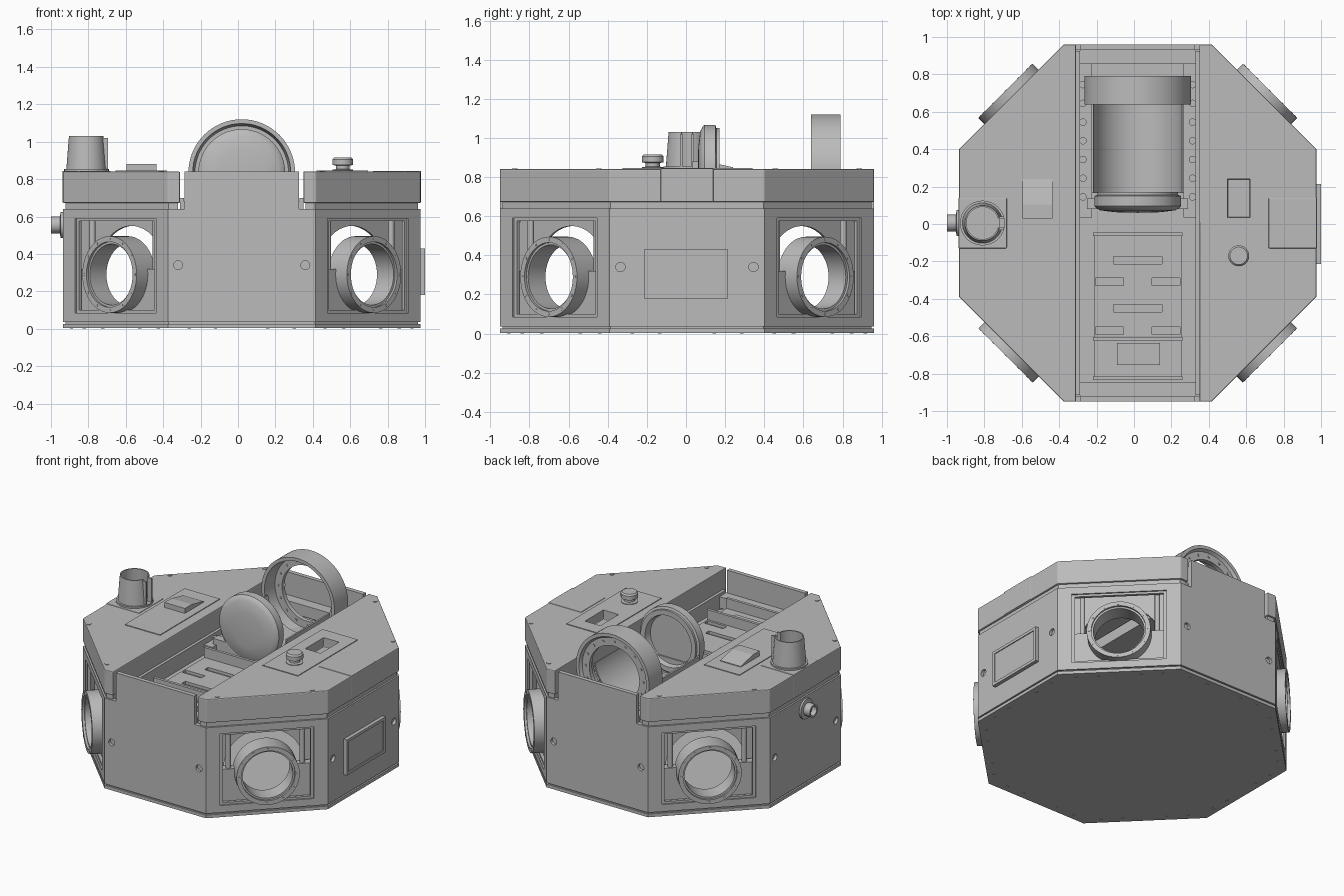
import bpy, bmesh
from math import pi, cos, sin, tan, radians
from mathutils import Matrix, Vector

if "Cube" in bpy.data.objects:
    bpy.data.objects.remove(bpy.data.objects["Cube"])

grey = bpy.data.materials.new("light_grey")
grey.use_nodes = True
COLOUR = (0.5, 0.5, 0.5, 1)
grey.diffuse_color = COLOUR
grey.node_tree.nodes["Principled BSDF"].inputs["Base Color"].default_value = COLOUR

CX, CY = 0.02, 0.005      # hull centre
AP = 0.955                # hull apothem
T = tan(pi / 8)
HULL = Matrix.Translation((CX, CY, 0))


def finish(name, bm, matrix=HULL, smooth=False):
    bmesh.ops.remove_doubles(bm, verts=bm.verts, dist=1e-5)
    bmesh.ops.recalc_face_normals(bm, faces=bm.faces)
    me = bpy.data.meshes.new(name)
    bm.transform(matrix)
    bm.to_mesh(me)
    bm.free()
    me.materials.append(grey)
    ob = bpy.data.objects.new(name, me)
    bpy.context.collection.objects.link(ob)
    if smooth:
        bpy.ops.object.select_all(action='DESELECT')
        ob.select_set(True)
        bpy.context.view_layer.objects.active = ob
        bpy.ops.object.shade_smooth_by_angle(angle=radians(35))
    return ob


def prism(name, pts, z0, z1, matrix=HULL):
    bm = bmesh.new()
    face = bm.faces.new([bm.verts.new((x, y, z0)) for x, y in pts])
    ext = bmesh.ops.extrude_face_region(bm, geom=[face], use_keep_orig=True)
    top = [v for v in ext["geom"] if isinstance(v, bmesh.types.BMVert)]
    bmesh.ops.translate(bm, verts=top, vec=(0, 0, z1 - z0))
    return finish(name, bm, matrix)


def box(name, x0, x1, y0, y1, z0, z1, matrix=HULL):
    return prism(name, [(x0, y0), (x1, y0), (x1, y1), (x0, y1)], z0, z1, matrix)


def lathe(name, profile, matrix, seg=48, sweep=2 * pi, start=0, closed=True):
    """Turn (radius, height) points about the local z axis."""
    bm = bmesh.new()
    full = sweep > 6.28
    rings = []
    for i in range(seg if full else seg + 1):
        a = start + sweep * i / seg
        rings.append([bm.verts.new((r * cos(a), r * sin(a), h)) for r, h in profile])
    n = len(profile)
    for i in range(seg):
        a, b = rings[i], rings[(i + 1) % len(rings)]
        for j in range(n if closed else n - 1):
            k = (j + 1) % n
            if profile[j][0] or profile[k][0]:
                bm.faces.new((a[j], b[j], b[k], a[k]))
    if not full and closed:
        bm.faces.new(rings[0])
        bm.faces.new(rings[-1])
    bmesh.ops.dissolve_degenerate(bm, edges=bm.edges, dist=1e-6)
    return finish(name, bm, matrix, True)


def rod(name, r, h0, h1, matrix, seg=24):
    return lathe(name, [(0, h0), (r, h0), (r, h1), (0, h1)], matrix, seg, closed=False)


def cut(ob, *cutters):
    for c in cutters:
        c.hide_render = True
        mod = ob.modifiers.new("cut", 'BOOLEAN')
        mod.operation, mod.object, mod.solver = 'DIFFERENCE', c, 'EXACT'
        bpy.context.view_layer.objects.active = ob
        bpy.ops.object.modifier_apply(modifier=mod.name)
        bpy.data.objects.remove(c)
    return ob


def bevel(ob, width):
    mod = ob.modifiers.new("soft_edge", 'BEVEL')
    mod.width, mod.segments = width, 2


def at(x, y, z):
    return HULL @ Matrix.Translation((x, y, z))


def octagon(ap):
    pts = [(ap, -ap * T), (ap, ap * T), (ap * T, ap), (-ap * T, ap)]
    return pts + [(-x, -y) for x, y in pts]


OUT = Matrix.Rotation(pi / 2, 4, 'Y')     # local z to outward x
BACK = Matrix.Rotation(-pi / 2, 4, 'X')   # local z to +y

# Base plate with fixing bolts
prism("base_plate", octagon(AP), 0.003, 0.025)
prism("base_step", octagon(AP - 0.012), 0.025, 0.04)
for k in range(8):
    turn = HULL @ Matrix.Rotation(k * pi / 4, 4, 'Z')
    for u in (-0.28, -0.14, 0.14, 0.28):
        rod("base_bolt", 0.009, 0, 0.004, turn @ Matrix.Translation((0.91, u, 0)), 8)

# Eight wall panels, the diagonal ones with a camera bay
inner = AP - 0.03
wall = [(AP, -AP * T), (AP, AP * T), (inner, inner * T), (inner, -inner * T)]
for k in range(8):
    turn = HULL @ Matrix.Rotation(k * pi / 4, 4, 'Z')
    panel = prism("wall_panel", wall, 0.035, 0.64, turn)
    if k % 2 == 0:
        if k in (2, 6):
            box("wall_riser", inner, AP, -0.305, 0.305, 0.64, 0.84, turn)
        for u in (-0.34, 0.34):
            cut(panel, rod("hole", 0.024, -0.02, 0.02, turn @ Matrix.Translation((AP, u, 0.34)) @ OUT, 16))
        continue
    cut(panel, box("window", 0.9, 1, -0.305, 0.305, 0.085, 0.59, turn))
    rim = box("window_rim", 0.925, 0.945, -0.31, 0.31, 0.08, 0.595, turn)
    cut(rim, box("rim_hole", 0.9, 1, -0.285, 0.285, 0.1, 0.575, turn))
    axis = turn @ Matrix.Translation((0, 0, 0.29)) @ OUT
    back = box("bay_back", 0.82, 0.835, -0.42, 0.42, 0.04, 0.64, turn)
    cut(back, rod("bay_hole", 0.26, 0.75, 0.9, axis, 48))
    cradle = box("bay_cradle", 0.86, 0.915, -0.3, 0.3, 0.08, 0.32, turn)
    cut(cradle, rod("cradle_hole", 0.19, 0.8, 1, axis, 48))
    for u in (-0.24, 0.24):
        rod("bay_post", 0.017, 0.32, 0.62, turn @ Matrix.Translation((0.89, u, 0)), 16)
    lathe("bay_tube", [(0.205, 0.86), (0.205, 1.0), (0.175, 1.0), (0.175, 0.985),
                       (0.163, 0.985), (0.163, 0.86)], axis)
    for i in range(12):
        a = i * pi / 6
        rod("tube_bolt", 0.007, 0.99, 1.002,
            axis @ Matrix.Translation((0.19 * cos(a), 0.19 * sin(a), 0)), 8)

# Two lids, mirrored about the open channel
for s in (-1, 1):
    def half(d, e):
        return [(s * x, y) for x, y in ((e, -d), (d * T, -d), (d, -d * T), (d, d * T), (d * T, d), (e, d))]
    prism("lid_seal", half(AP - 0.012, 0.34), 0.635, 0.675)
    lid = prism("lid", half(AP, 0.33), 0.672, 0.84)
    if s > 0:
        cut(lid, box("recess", 0.48, 0.6, 0.03, 0.235, 0.78, 0.9))
    bevel(lid, 0.006)
    hatch = box("hatch", *sorted((s * 0.7, s * 0.958)), -0.135, 0.135, 0.674, 0.844)
    bevel(hatch, 0.004)
    frame = box("control_panel", *sorted((s * 0.40, s * 0.675)), -0.33, 0.335, 0.83, 0.845)
    cut(frame, box("panel_window", *sorted((s * 0.48, s * 0.6)), 0.03, 0.235, 0.8, 0.9))
    for x, y in ((0.43, 0.88), (0.87, 0.45), (0.43, -0.88), (0.87, -0.45)):
        rod("lid_bolt", 0.014, 0.84, 0.844, at(s * x, y, 0), 12)
    # Channel rails and their bolts
    box("channel_side", *sorted((s * 0.31, s * 0.33)), -0.92, 0.92, 0.58, 0.7)
    box("channel_rail", *sorted((s * 0.245, s * 0.32)), 0.03, 0.92, 0.6, 0.66)
    for i in range(7):
        rod("rail_bolt", 0.02, 0.66, 0.68, at(s * 0.293, 0.14 + 0.1 * i, 0), 12)

# Channel floor and slotted tray
floor = box("channel_floor", -0.33, 0.33, -0.93, 0.93, 0.57, 0.59)
tray = box("tray", -0.235, 0.235, -0.84, -0.06, 0.6, 0.63)
slots = [(0, -0.2, 0.13), (0, -0.455, 0.13)]
slots += [(s * 0.15, y, 0.075) for s in (-1, 1) for y in (-0.315, -0.575)]
for x, y, w in slots:
    cut(tray, box("slot", x - w, x + w, y - 0.02, y + 0.02, 0.61, 0.7))
box("tray_pad", -0.11, 0.12, -0.76, -0.64, 0.625, 0.64)
for y in (-0.07, -0.63, -0.84):
    box("tray_beam", -0.24, 0.24, y, y + 0.02, 0.59, 0.7)
for y in (-0.925, 0.85):
    box("end_shelf", -0.31, 0.31, y, y + 0.075, 0.6, 0.68)

# Large upright ring, trough and domed lens
main = at(0, 0, 0.835) @ BACK
lathe("large_ring", [(0.285, 0.635), (0.285, 0.785), (0.262, 0.785), (0.25, 0.765), (0.195, 0.765),
                     (0.195, 0.735), (0.25, 0.735), (0.262, 0.635)], main, 64)
for i in range(16):
    a = i * pi / 8
    rod("ring_bolt", 0.009, 0.73, 0.77, main @ Matrix.Translation((0.225 * cos(a), 0.225 * sin(a), 0)), 8)
lathe("trough", [(0.25, 0.16), (0.25, 0.64), (0.24, 0.64), (0.24, 0.16)], main, 32, pi - 0.3, 0.15)
lathe("domed_lens", [(0, 0.055), (0.12, 0.058), (0.2, 0.068), (0.222, 0.08), (0.232, 0.09), (0.232, 0.145),
                     (0.215, 0.15), (0.215, 0.165), (0.18, 0.165), (0.17, 0.12), (0, 0.12)],
      main, 64, closed=False)
box("lens_foot", -0.27, 0.27, 0.075, 0.13, 0.59, 0.7)

# Split cup on the right lid
lathe("cup_foot", [(0.12, 0.84), (0.12, 0.855), (0.09, 0.855), (0.09, 0.84)], at(-0.83, 0, 0), 32)
lathe("split_cup", [(0.108, 0.85), (0.094, 1.03), (0.086, 1.03), (0.098, 0.85)],
      at(-0.83, 0, 0), 40, 2 * pi - 0.6, 0.3)
for s in (-1, 1):
    box("cup_lip", -0.745, -0.715, s * 0.03 - 0.006, s * 0.03 + 0.006, 0.85, 1.02)

# Sloped screen, knob, side connector and side hatch
tilt = HULL @ Matrix(((0, 0, 1, 0), (1, 0, 0, 0), (0, 1, 0, 0), (0, 0, 0, 1)))
prism("sloped_screen", [(0.025, 0.84), (0.235, 0.84), (0.235, 0.85), (0.1, 0.88), (0.025, 0.88)],
      -0.615, -0.455, tilt)
lathe("knob", [(0, 0.84), (0.055, 0.84), (0.055, 0.85), (0.036, 0.853), (0.036, 0.872), (0.056, 0.876),
               (0.056, 0.905), (0.047, 0.915), (0, 0.915)], at(0.54, -0.175, 0), 24, closed=False)
side = at(0, -0.0, 0.555) @ Matrix.Rotation(-pi / 2, 4, 'Y')
lathe("connector", [(0, 0.95), (0.07, 0.95), (0.07, 0.968), (0.045, 0.972), (0.045, 1.02), (0.033, 1.02),
                    (0.033, 0.985), (0, 0.985)], side, 24, closed=False)
hatch = box("side_hatch", 0.95, 0.98, -0.22, 0.21, 0.18, 0.43)
cut(hatch, box("hatch_recess", 0.974, 1, -0.2, 0.19, 0.2, 0.41))
